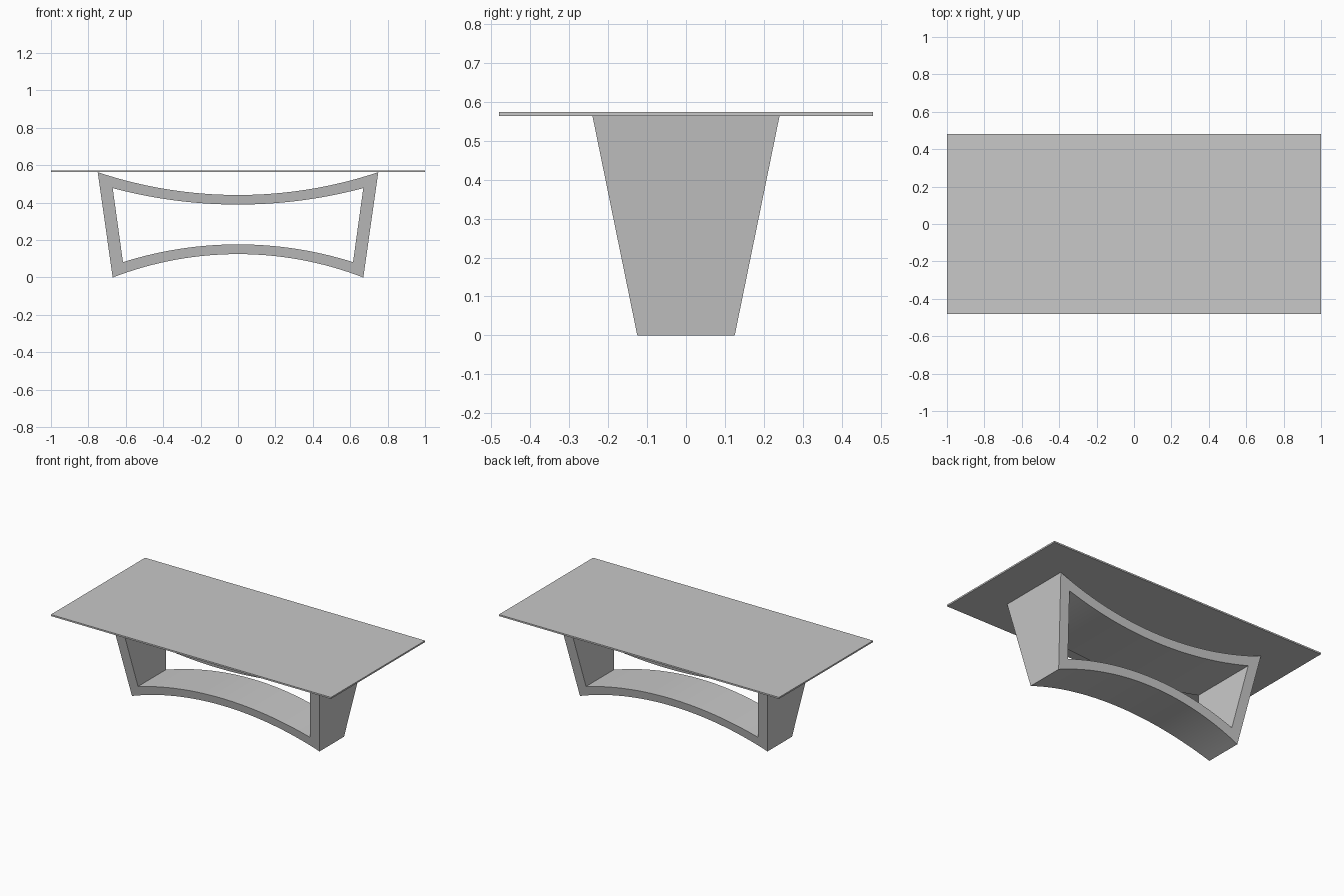
import bpy, bmesh, math

cube = bpy.data.objects.get("Cube")
if cube:
    bpy.data.objects.remove(cube)

TOP_Z, THICK = 0.563, 0.01      # tabletop underside and thickness
STEPS = 32                      # segments along each curved rail

grey = bpy.data.materials.new("light_grey")
grey.use_nodes = True
colour = (0.58, 0.58, 0.58, 1)
grey.diffuse_color = colour
grey.node_tree.nodes["Principled BSDF"].inputs["Base Color"].default_value = colour


def make_object(name, bm):
    bmesh.ops.recalc_face_normals(bm, faces=bm.faces)
    mesh = bpy.data.meshes.new(name)
    bm.to_mesh(mesh)
    bm.free()
    mesh.materials.append(grey)
    obj = bpy.data.objects.new(name, mesh)
    bpy.context.collection.objects.link(obj)
    return obj


def arc(half, z_end, z_mid):
    """Circular arc from -half to +half, as (x, z) points."""
    sag = z_mid - z_end
    radius = (half ** 2 + sag ** 2) / (2 * abs(sag))
    sweep = math.asin(half / radius)
    sign = math.copysign(1, sag)
    points = []
    for i in range(STEPS + 1):
        a = sweep * (2 * i / STEPS - 1)
        points.append((radius * math.sin(a), z_mid - sign * radius * (1 - math.cos(a))))
    return points


def half_depth(z):
    """The base flares evenly from the floor to the tabletop."""
    return 0.125 + (0.24 - 0.125) * z / TOP_Z


# Tabletop: a thin slab
bm = bmesh.new()
bmesh.ops.create_cube(bm, size=1)
bmesh.ops.scale(bm, vec=(2, 0.96, THICK), verts=bm.verts)
bmesh.ops.translate(bm, vec=(0, 0, TOP_Z + THICK / 2), verts=bm.verts)
make_object("tabletop", bm)

# Base: closed frame of two slanted legs and two bowed rails
outer = arc(0.75, TOP_Z, 0.441) + arc(0.67, 0.0, 0.125)[::-1]
inner = arc(0.67, 0.478, 0.39) + arc(0.615, 0.082, 0.177)[::-1]
bm = bmesh.new()
rings = []
for loop, side in ((outer, -1), (outer, 1), (inner, 1), (inner, -1)):
    rings.append([bm.verts.new((x, side * half_depth(z), z)) for x, z in loop])
count = len(outer)
for r in range(4):
    a, b = rings[r], rings[(r + 1) % 4]
    for i in range(count):
        j = (i + 1) % count
        bm.faces.new((a[i], a[j], b[j], b[i]))
base = make_object("base_frame", bm)

# Smooth the bowed rails while keeping the corners crisp
bpy.ops.object.select_all(action="DESELECT")
base.select_set(True)
bpy.context.view_layer.objects.active = base
bpy.ops.object.shade_smooth_by_angle(angle=math.radians(30))
